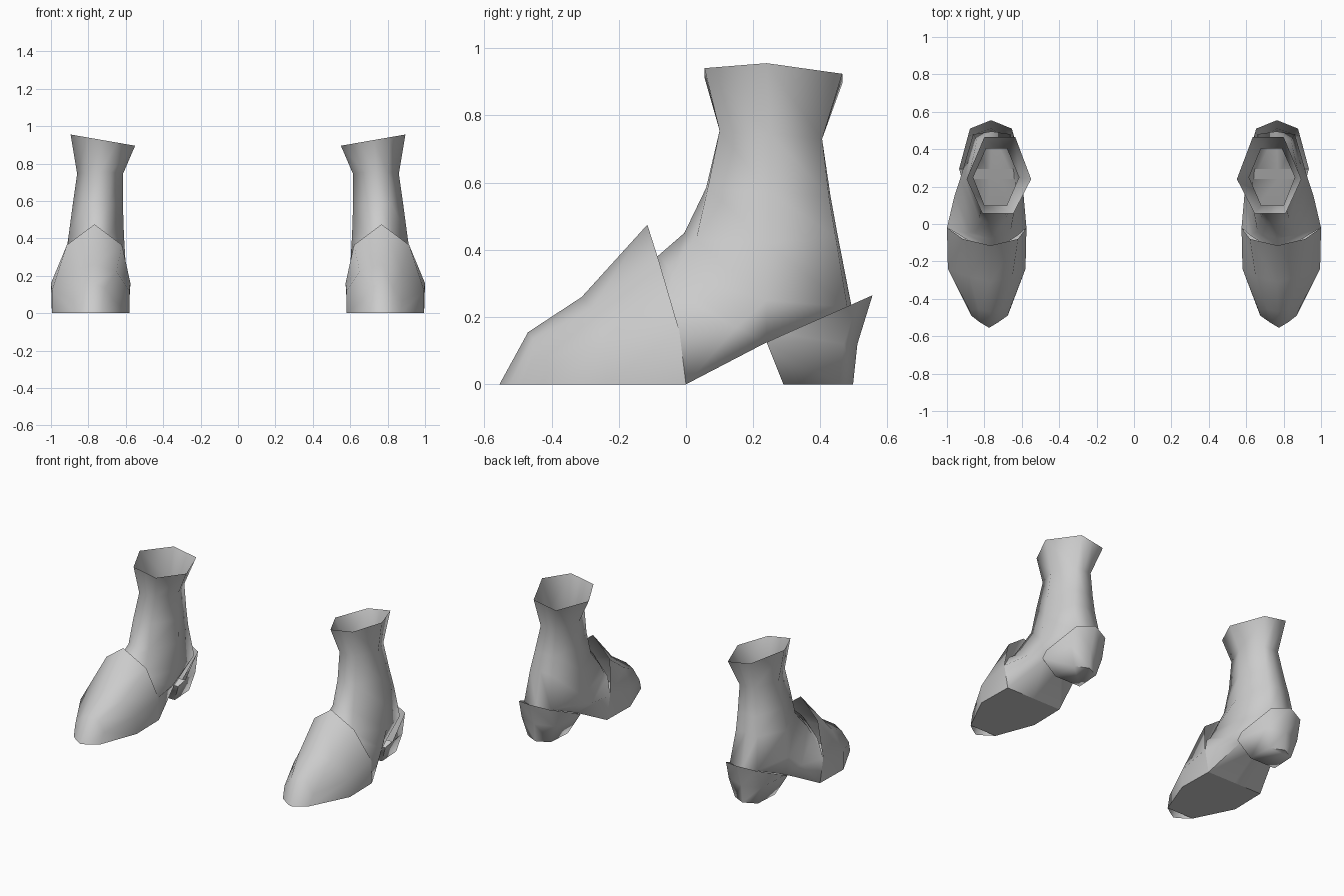
import bpy, bmesh, math

if "Cube" in bpy.data.objects:
    bpy.data.objects.remove(bpy.data.objects["Cube"])

grey = bpy.data.materials.new("grey leather")
grey.diffuse_color = (0.6, 0.6, 0.6, 1)
grey.use_nodes = True
grey.node_tree.nodes["Principled BSDF"].inputs["Base Color"].default_value = grey.diffuse_color


def finish(bm, name, side, angle=75):
    """Turn a bmesh into a smooth shaded object, flipped to the given side."""
    for v in bm.verts:
        v.co.x *= side
    bmesh.ops.remove_doubles(bm, verts=bm.verts, dist=0.0005)
    bmesh.ops.dissolve_degenerate(bm, edges=bm.edges, dist=0.0005)
    bmesh.ops.recalc_face_normals(bm, faces=bm.faces)
    me = bpy.data.meshes.new(name)
    bm.to_mesh(me)
    bm.free()
    ob = bpy.data.objects.new(name, me)
    me.materials.append(grey)
    bpy.context.collection.objects.link(ob)
    bpy.ops.object.select_all(action='DESELECT')
    ob.select_set(True)
    bpy.context.view_layer.objects.active = ob
    bpy.ops.object.shade_smooth_by_angle(angle=math.radians(angle))


def loft(bm, rings, cap_end=False):
    """Bridge closed rings of points."""
    rows = [[bm.verts.new(p) for p in r] for r in rings]
    n = len(rows[0])
    for a, b in zip(rows, rows[1:]):
        for i in range(n):
            j = (i + 1) % n
            bm.faces.new((a[i], a[j], b[j], b[i]))
    if cap_end:
        bm.faces.new(rows[-1])


def section(front, shoulder, side, low, back, xs, xo, xl, tilt=0):
    """Eight-sided section: (y, z) points plus (outer, inner) x pairs."""
    pts = [((xs[0] + xs[1]) / 2, *front), (xs[0], *shoulder), (xo[0], *side),
           (xl[0], *low), ((xl[0] + xl[1]) / 2, *back), (xl[1], *low),
           (xo[1], *side), (xs[1], *shoulder)]
    return [(x, y, z + tilt * (x - 0.72)) for x, y, z in pts]


# Shaft and instep, from the collar down to the arch
shaft = [
    section((.055, .925), (.055, .925), (.24, .925), (.465, .91), (.465, .91),
            (.81, .645), (.895, .55), (.80, .635), .174),
    section((.10, .755), (.10, .755), (.25, .745), (.405, .73), (.405, .73),
            (.80, .68), (.86, .615), (.79, .68)),
    section((.06, .585), (.065, .585), (.25, .57), (.425, .56), (.43, .56),
            (.82, .69), (.885, .615), (.82, .68)),
    section((-.005, .45), (.03, .43), (.24, .42), (.445, .44), (.45, .45),
            (.83, .68), (.905, .61), (.84, .68)),
    section((-.08, .385), (-.04, .33), (.24, .25), (.48, .23), (.495, .22),
            (.87, .66), (.93, .60), (.86, .66)),
    section((-.12, .35), (-.05, .28), (.15, .17), (.24, .125), (.24, .125),
            (.90, .64), (.96, .59), (.90, .64)),
    section((-.16, .30), (-.06, .26), (-.02, .16), (0, 0), (0, 0),
            (.93, .62), (1.0, .575), (.99, .585)),
]

# Toe piece, from the raised tongue to the pointed tip
toe = [
    section((-.115, .475), (-.08, .365), (-.02, .16), (0, 0), (0, 0),
            (.915, .62), (1.0, .575), (.99, .585)),
    section((-.31, .26), (-.28, .225), (-.24, .12), (-.24, 0), (-.24, 0),
            (.88, .65), (.995, .58), (.995, .58)),
    section((-.47, .155), (-.455, .135), (-.46, .07), (-.49, 0), (-.49, 0),
            (.83, .71), (.88, .665), (.87, .675)),
    section((-.555, 0), (-.525, 0), (-.49, 0), (-.49, 0), (-.49, 0),
            (.825, .725), (.87, .675), (.87, .675)),
]


def heel_row(half_front, front, half_back, corner, back):
    """Front corners, back corners and rear point of the heel, as (y, z)."""
    c = .765
    return [(c + half_front, *front), (c + half_back, *corner), (c, *back),
            (c - half_back, *corner), (c - half_front, *front)]


# Heel counter, open at the top and closed underneath
heel = [
    heel_row(.17, (.295, .15), .112, (.51, .245), (.555, .265)),
    heel_row(.155, (.24, .125), .12, (.47, .12), (.51, .12)),
    heel_row(.095, (.29, 0), .085, (.455, 0), (.497, 0)),
]

for side, label in ((-1, "left"), (1, "right")):
    bm = bmesh.new()
    loft(bm, shaft)
    finish(bm, label + "_boot_shaft", side)
    bm = bmesh.new()
    loft(bm, toe)
    finish(bm, label + "_boot_toe", side)
    bm = bmesh.new()
    loft(bm, heel, cap_end=True)
    finish(bm, label + "_boot_heel", side)
